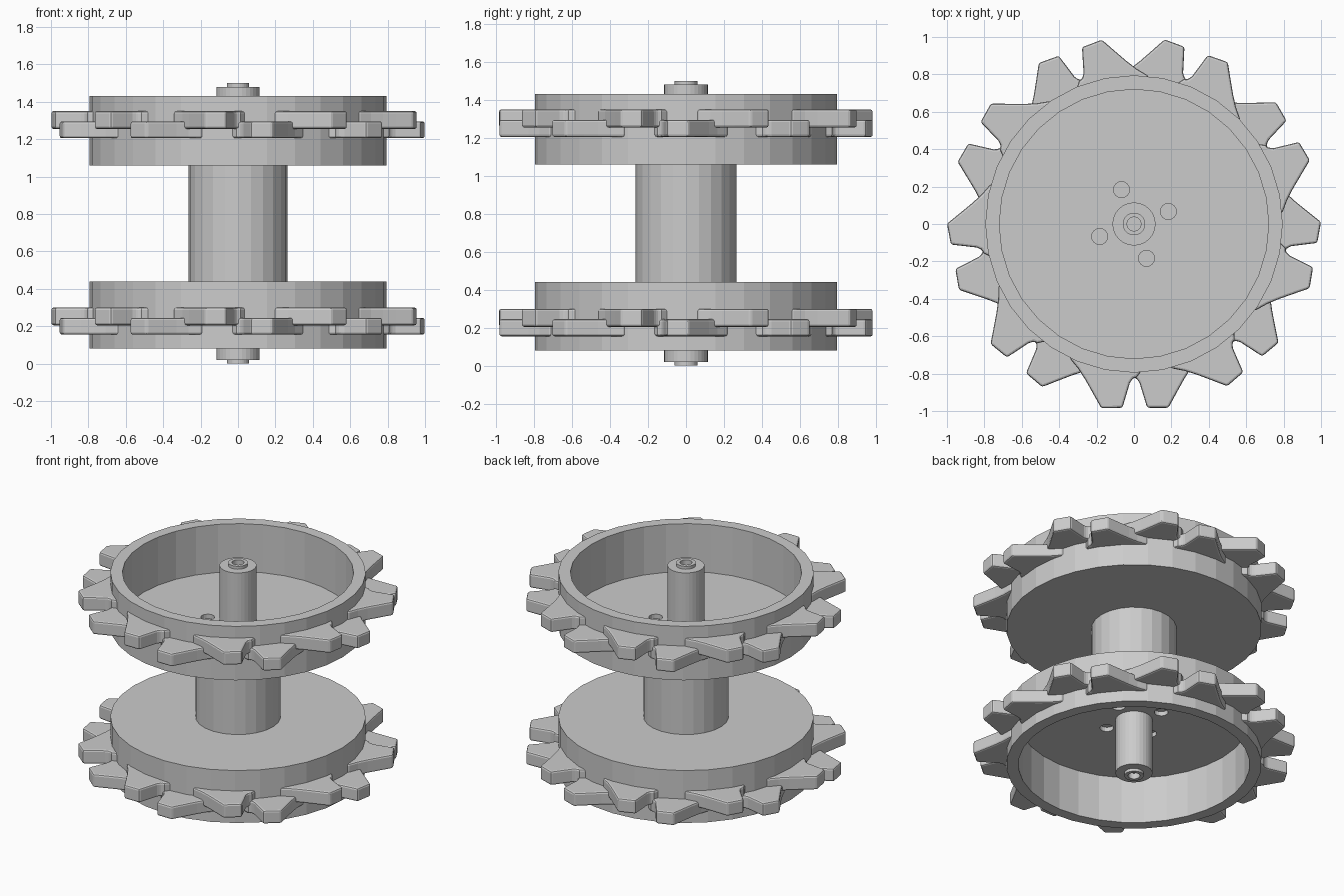
import bpy, bmesh
from math import sin, cos, pi, radians

if "Cube" in bpy.data.objects:
    bpy.data.objects.remove(bpy.data.objects["Cube"])


def to_object(name, bm):
    bmesh.ops.recalc_face_normals(bm, faces=bm.faces)
    mesh = bpy.data.meshes.new(name)
    bm.to_mesh(mesh)
    bm.free()
    ob = bpy.data.objects.new(name, mesh)
    bpy.context.collection.objects.link(ob)
    return ob


def lathe(name, profile, sides):
    """Revolve an (r, z) profile that starts and ends on the axis."""
    bm = bmesh.new()
    rings = []
    for r, z in profile:
        if r == 0:
            rings.append([bm.verts.new((0, 0, z))] * sides)
        else:
            rings.append([bm.verts.new((r * cos(2 * pi * i / sides), r * sin(2 * pi * i / sides), z))
                          for i in range(sides)])
    for a, b in zip(rings, rings[1:]):
        for i in range(sides):
            j = (i + 1) % sides
            bm.faces.new(dict.fromkeys((a[i], a[j], b[j], b[i])))
    return to_object(name, bm)


def apply_modifier(ob, mod):
    bpy.context.view_layer.objects.active = ob
    bpy.ops.object.modifier_apply(modifier=mod.name)


# Tooth outline: degrees from tooth centre, radius; steep side first, then the flared tail
TOOTH = [(-11, .77), (-8, .82), (-6.6, .825), (-5.5, .85), (-3.4, .985), (3.1, 1.0),
         (7, .925), (10.4, .872), (14, .83), (18, .80), (20, .77)]


def tooth_row(name, z0, z1, start, side):
    bm = bmesh.new()
    for k in range(9):
        c = start + 40 * k
        low, high = [[bm.verts.new((r * cos(radians(c + side * a)), r * sin(radians(c + side * a)), z))
                      for a, r in TOOTH] for z in (z0, z1)]
        bm.faces.new(low)
        bm.faces.new(high)
        for i in range(len(TOOTH)):
            j = (i + 1) % len(TOOTH)
            bm.faces.new((low[i], low[j], high[j], high[i]))
    ob = to_object(name, bm)
    bevel = ob.modifiers.new("soft_edges", 'BEVEL')
    bevel.width = 0.012
    bevel.segments = 2
    bevel.limit_method = 'ANGLE'
    bevel.angle_limit = radians(40)
    return ob


def hole_cutter(z):
    bm = bmesh.new()
    for k in range(4):
        a = radians(20 + 90 * k)
        res = bmesh.ops.create_cone(bm, cap_ends=True, segments=16, radius1=.043, radius2=.043, depth=.12)
        bmesh.ops.translate(bm, verts=res['verts'], vec=(.195 * cos(a), .195 * sin(a), z))
    return to_object("hole_cutter", bm)


# Cup-shaped drums with four holes in the floor, each with two staggered rows of teeth
for label, rim, floor, back, tooth_z in (("lower", .08, .40, .44, .155), ("upper", 1.43, 1.10, 1.06, 1.205)):
    drum = lathe(label + "_drum", [(0, floor), (.72, floor), (.72, rim), (.795, rim), (.795, back), (0, back)], 32)
    cutter = hole_cutter((floor + back) / 2)
    mod = drum.modifiers.new("holes", 'BOOLEAN')
    mod.operation = 'DIFFERENCE'
    mod.solver = 'EXACT'
    mod.object = cutter
    apply_modifier(drum, mod)
    bpy.data.objects.remove(cutter)
    tooth_row(label + "_drum_low_teeth", tooth_z, tooth_z + .09, -2.5, 1)
    tooth_row(label + "_drum_high_teeth", tooth_z + .05, tooth_z + .145, -17, -1)

# Spool joining the drums
lathe("spool", [(0, .43), (.265, .43), (.265, 1.07), (0, 1.07)], 24)

# Axle with a small hollow boss at each end
half = [(0, .04), (.037, .04), (.037, 0), (.06, 0), (.06, .02), (.115, .02)]
lathe("axle", half + [(r, 1.5 - z) for r, z in reversed(half)], 32)
